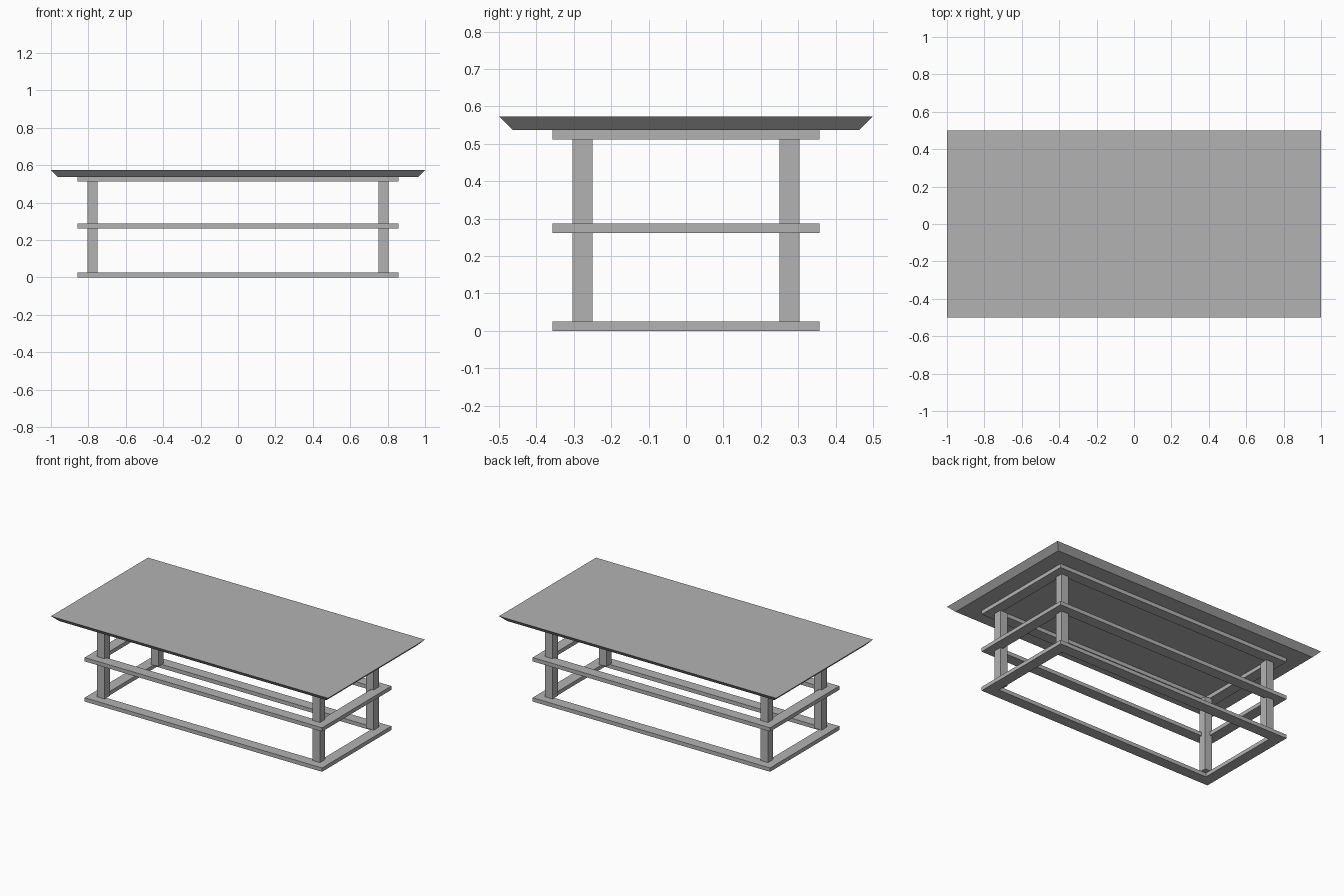
import bpy
import bmesh

cube = bpy.data.objects.get("Cube")
if cube:
    bpy.data.objects.remove(cube, do_unlink=True)

grey = bpy.data.materials.new("plain grey")
grey.use_nodes = True
COLOUR = (0.45, 0.45, 0.45, 1)
grey.diffuse_color = COLOUR
grey.node_tree.nodes["Principled BSDF"].inputs["Base Color"].default_value = COLOUR


def finish(name, bm):
    bmesh.ops.recalc_face_normals(bm, faces=bm.faces)
    mesh = bpy.data.meshes.new(name)
    bm.to_mesh(mesh)
    bm.free()
    mesh.materials.append(grey)
    obj = bpy.data.objects.new(name, mesh)
    bpy.context.collection.objects.link(obj)
    return obj


def loop(bm, hx, hy, z):
    corners = ((-hx, -hy), (hx, -hy), (hx, hy), (-hx, hy))
    return [bm.verts.new((x, y, z)) for x, y in corners]


def bridge(bm, a, b):
    for i in range(4):
        j = (i + 1) % 4
        bm.faces.new((a[i], a[j], b[j], b[i]))


# Table top with an undercut edge
TOP_Z, UNDER_Z = 0.573, 0.537
bm = bmesh.new()
under = loop(bm, 0.964, 0.464, UNDER_Z)
upper = loop(bm, 1.0, 0.5, TOP_Z)
bridge(bm, under, upper)
bm.faces.new(under)
bm.faces.new(upper)
finish("table_top", bm)


# Open rectangular frames
def frame(name, z0, z1, hx=0.857, hy=0.357, w=0.0714):
    bm = bmesh.new()
    rings = [loop(bm, hx, hy, z0), loop(bm, hx, hy, z1),
             loop(bm, hx - w, hy - w, z1), loop(bm, hx - w, hy - w, z0)]
    for a, b in zip(rings, rings[1:] + rings[:1]):
        bridge(bm, a, b)
    finish(name, bm)


frame("base_frame", 0, 0.025)
frame("middle_frame", 0.262, 0.287)
frame("upper_frame", 0.512, UNDER_Z)

# Square legs at the four corners
for side, sx in (("left", 1), ("right", -1)):
    for end, sy in (("front", -1), ("back", 1)):
        bm = bmesh.new()
        foot = loop(bm, 0.0268, 0.0268, 0.025)
        head = loop(bm, 0.0268, 0.0268, 0.512)
        bridge(bm, foot, head)
        bm.faces.new(foot)
        bm.faces.new(head)
        leg = finish(f"{end}_{side}_leg", bm)
        leg.location = (sx * 0.777, sy * 0.277, 0)
